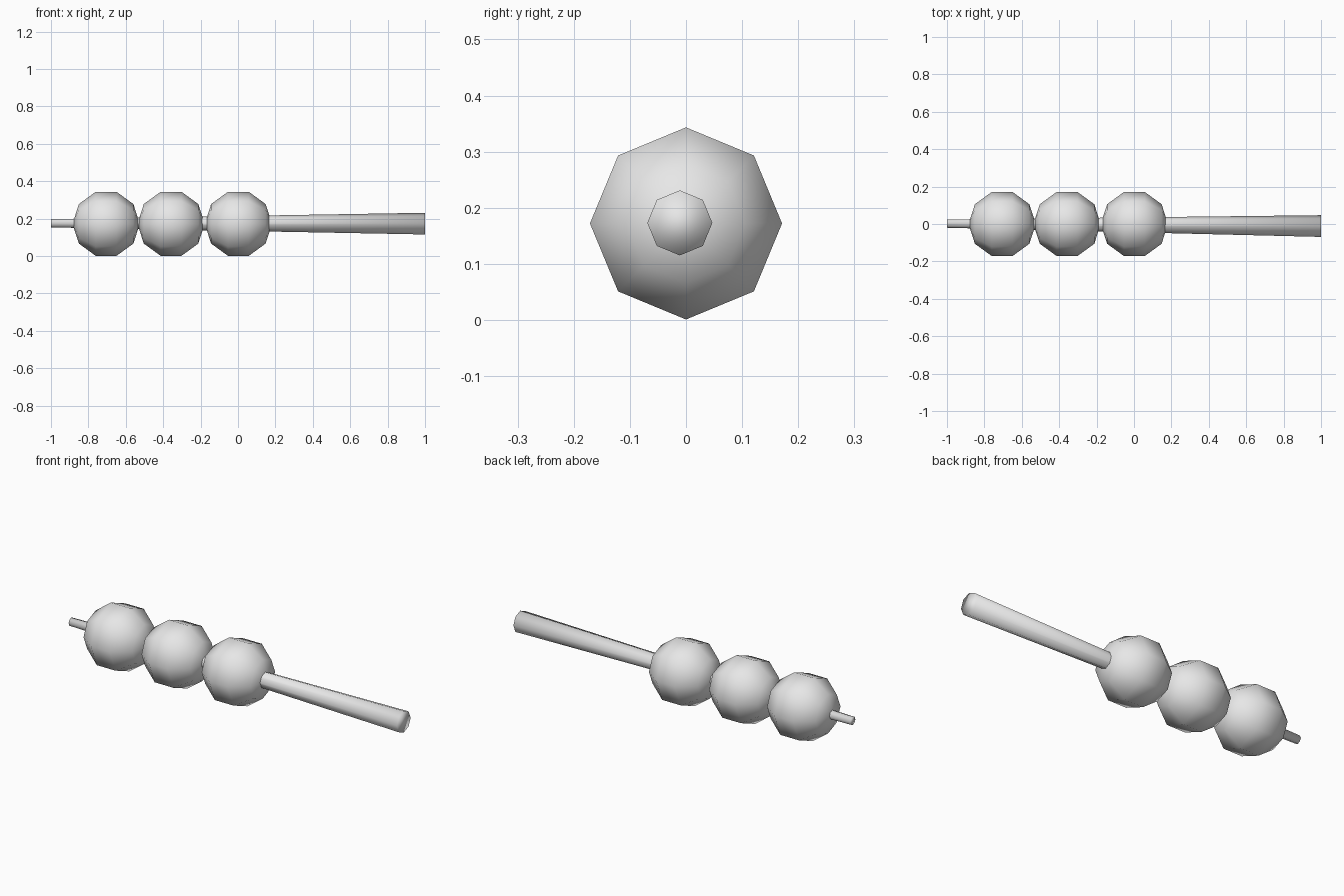
import bpy
import bmesh
from math import pi, radians
from mathutils import Matrix, Vector

cube = bpy.data.objects.get("Cube")
if cube:
    bpy.data.objects.remove(cube, do_unlink=True)

grey = bpy.data.materials.new("light_grey")
grey.use_nodes = True
colour = (0.8, 0.8, 0.8, 1.0)
grey.diffuse_color = colour
grey.node_tree.nodes["Principled BSDF"].inputs["Base Color"].default_value = colour


def add_part(name, bm, matrix):
    """Turn a bmesh into a smooth grey object placed by the matrix."""
    bmesh.ops.recalc_face_normals(bm, faces=bm.faces)
    for face in bm.faces:
        face.smooth = True
    mesh = bpy.data.meshes.new(name)
    bm.to_mesh(mesh)
    bm.free()
    mesh.materials.append(grey)
    obj = bpy.data.objects.new(name, mesh)
    obj.matrix_world = matrix
    bpy.context.collection.objects.link(obj)
    return obj


# Three low-poly balls threaded along x, poles on the stick
CENTRE_Z = 0.172
for name, x in (("end_ball", -0.705), ("middle_ball", -0.358), ("inner_ball", 0.002)):
    bm = bmesh.new()
    bmesh.ops.create_uvsphere(bm, u_segments=8, v_segments=5, radius=0.18)
    place = Matrix.Translation((x, 0, CENTRE_Z)) @ Matrix.Rotation(pi / 2, 4, "Y")
    add_part(name, bm, place)

# Tapered eight-sided stick, thick at the handle and very slightly tilted
tip = Vector((-1, 0.002, 0.175))
handle = Vector((1, -0.011, 0.173))
axis = handle - tip
bm = bmesh.new()
bmesh.ops.create_cone(bm, cap_ends=True, segments=8, radius1=0.022,
                      radius2=0.058, depth=axis.length)
tilt = Vector((1, 0, 0)).rotation_difference(axis).to_matrix().to_4x4()
place = Matrix.Translation((tip + handle) / 2) @ tilt @ Matrix.Rotation(radians(90), 4, "Y")
add_part("stick", bm, place)
